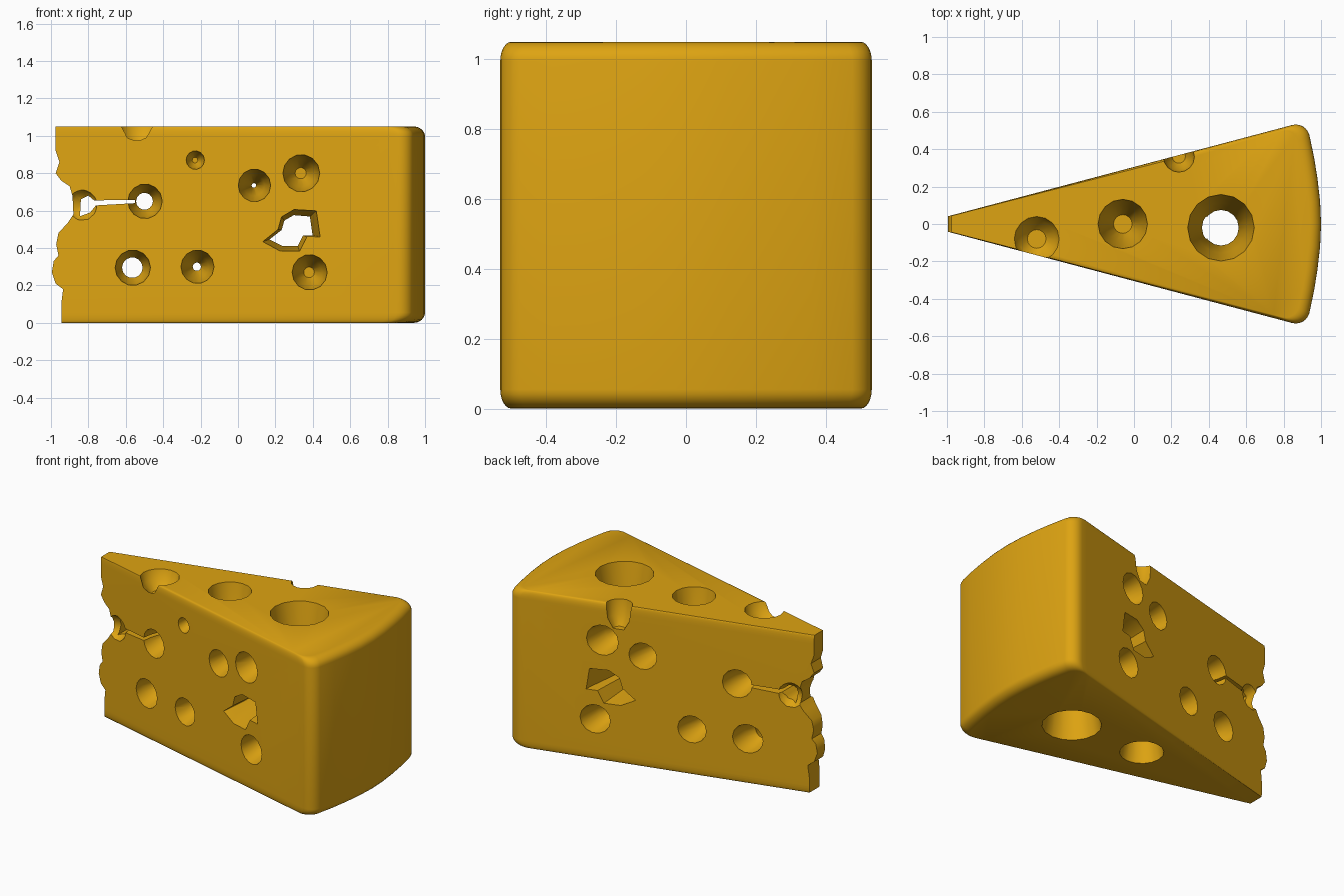
import bpy, bmesh, math
from mathutils import Vector

if "Cube" in bpy.data.objects:
    bpy.data.objects.remove(bpy.data.objects["Cube"])

H = 1.05


def loft(name, rings):
    """Closed solid through a list of rings with equal point counts."""
    bm = bmesh.new()
    vr = [[bm.verts.new(p) for p in ring] for ring in rings]
    n = len(rings[0])
    for a, b in zip(vr, vr[1:]):
        for i in range(n):
            j = (i + 1) % n
            bm.faces.new((a[i], a[j], b[j], b[i]))
    bm.faces.new(list(reversed(vr[0])))
    bm.faces.new(vr[-1])
    if bm.calc_volume(signed=True) < 0:
        bmesh.ops.reverse_faces(bm, faces=bm.faces)
    me = bpy.data.meshes.new(name)
    bm.to_mesh(me)
    bm.free()
    ob = bpy.data.objects.new(name, me)
    bpy.context.collection.objects.link(ob)
    return ob


def half_width(x):
    return 0.04 + (x + 1) * 0.265


def lathe_y(x, z, stations, n=14):
    """Round cutter along y; stations are (y, radius)."""
    return loft("hole_cutter", [[(x + r * math.cos(2 * math.pi * i / n), y,
                                  z + r * math.sin(2 * math.pi * i / n))
                                 for i in range(n)] for y, r in stations])


def lathe_z(x, y, stations, n=16):
    """Round cutter along z; stations are (z, radius)."""
    return loft("hole_cutter", [[(x + r * math.cos(2 * math.pi * i / n),
                                  y + r * math.sin(2 * math.pi * i / n), z)
                                 for i in range(n)] for z, r in stations])


def prism_y(poly, stations):
    """Cutter with an x-z outline, scaled about its middle at each y station."""
    cx = sum(p[0] for p in poly) / len(poly)
    cz = sum(p[1] for p in poly) / len(poly)
    return loft("gap_cutter", [[(cx + (px - cx) * s, y, cz + (pz - cz) * s)
                                for px, pz in poly] for y, s in stations])


def ball(p, r):
    bm = bmesh.new()
    bmesh.ops.create_icosphere(bm, subdivisions=2, radius=r)
    bmesh.ops.translate(bm, verts=bm.verts, vec=Vector(p))
    me = bpy.data.meshes.new("dent_cutter")
    bm.to_mesh(me)
    bm.free()
    ob = bpy.data.objects.new("dent_cutter", me)
    bpy.context.collection.objects.link(ob)
    return ob


# wedge outline seen from above: narrow tip, rounded corners, bowed rind
half = [(-1.0, 0.04), (0.80, 0.517)]
for k in range(7):
    a = math.radians(105 - k * 15)
    half.append((0.865 + 0.075 * math.cos(a), 0.457 + 0.075 * math.sin(a)))
half += [(0.962, 0.36), (0.98, 0.25), (0.995, 0.12)]
outline = half + [(1.0, 0.0)] + [(x, -y) for x, y in reversed(half)]

# rounded top and bottom rims, fading out towards the tip
rims = []
steps = 6
for k in range(steps + 1):
    a = math.pi / 2 * k / steps
    rims.append((0.055 * (1 - math.sin(a)), 1 - math.cos(a)))
levels = rims[::-1] + [(H - z, c) for z, c in rims]
cheese = loft("cheese_wedge", [[(-1 + (x + 1) * (1 - 0.03 * c), y * (1 - 0.06 * c), z)
                                for x, y in outline] for z, c in levels])

cutters = []

# nibbled tip edge
edge = [(-0.945, -0.1), (-0.945, 0.10), (-0.935, 0.18), (-0.975, 0.21), (-0.995, 0.27),
        (-0.985, 0.33), (-0.96, 0.36), (-0.972, 0.42), (-0.96, 0.48), (-0.91, 0.535),
        (-0.88, 0.58), (-0.885, 0.68), (-0.90, 0.73), (-0.945, 0.76), (-0.975, 0.80),
        (-0.955, 0.86), (-0.975, 0.92), (-0.975, 1.2)]
cutters.append(prism_y(edge + [(-1.3, 1.2), (-1.3, -0.1)], [(-0.3, 1), (0.3, 1)]))

# crack running from the tip opening to the nearest hole
crack = [(-0.845, 0.57), (-0.84, 0.66), (-0.80, 0.68), (-0.77, 0.655), (-0.55, 0.657),
         (-0.55, 0.640), (-0.76, 0.628), (-0.79, 0.59)]
cutters.append(prism_y(crack, [(-0.3, 1), (0.3, 1)]))
for s in (-1, 1):
    cutters.append(ball((-0.84, s * 0.115, 0.63), 0.09))

# holes running through both flanks: x, z, mouth radius, waist radius
for x, z, r, w in [(-0.50, 0.65, 0.093, 0.045), (-0.565, 0.295, 0.095, 0.055),
                   (-0.22, 0.30, 0.09, 0.022), (0.085, 0.735, 0.088, 0.012)]:
    h = half_width(x)
    cutters.append(lathe_y(x, z, [(-h - .06, r * 1.05), (-h, r), (-h * .5, (r + w) * .57),
                                  (0, w), (h * .5, (r + w) * .57), (h, r),
                                  (h + .06, r * 1.05)]))

# blind holes: x, z, radius, depth, sides
for x, z, r, d, sides in [(0.335, 0.80, 0.10, 0.22, (-1, 1)),
                          (0.38, 0.27, 0.095, 0.22, (-1, 1)),
                          (-0.23, 0.87, 0.05, 0.10, (-1,))]:
    h = half_width(x)
    for s in sides:
        cutters.append(lathe_y(x, z, [(s * (h + .06), r * 1.05), (s * h, r),
                                      (s * (h - d * .6), r * .75), (s * (h - d), r * .3)]))

# ragged opening through the thick part
ragged = [(0.12, 0.43), (0.21, 0.50), (0.23, 0.57), (0.30, 0.61), (0.42, 0.60),
          (0.44, 0.46), (0.37, 0.46), (0.33, 0.38), (0.22, 0.38)]
cutters.append(prism_y(ragged, [(-0.5, 1.05), (-0.36, 0.95), (-0.15, 0.72),
                                (0.15, 0.72), (0.36, 0.95), (0.5, 1.05)]))

# large waisted hole from top to bottom
cutters.append(lathe_z(0.465, -0.02, [(-.05, .185), (0, .178), (.25, .135), (.52, .095),
                                      (.80, .135), (H, .178), (H + .05, .185)]))
# medium blind holes above and below
for base, s in ((0, 1), (H, -1)):
    cutters.append(lathe_z(-0.06, 0.0, [(base - s * .05, .137), (base, .132),
                                        (base + s * .2, .10), (base + s * .36, .05)]))
# small top scoop breaking the front edge, and a notch on the rear edge
cutters.append(lathe_z(-0.52, -0.08, [(H + .05, .125), (H, .12), (H - .06, .10),
                                      (H - .11, .05)]))
cutters.append(lathe_z(0.24, 0.36, [(H + .05, .088), (H, .083), (H - .10, .07),
                                    (H - .16, .035)]))

# carve every cutter out of the wedge
for c in cutters:
    m = cheese.modifiers.new("carve", 'BOOLEAN')
    m.operation = 'DIFFERENCE'
    m.solver = 'EXACT'
    m.object = c
    bpy.context.view_layer.update()
    dg = bpy.context.evaluated_depsgraph_get()
    me = bpy.data.meshes.new_from_object(cheese.evaluated_get(dg))
    cheese.modifiers.clear()
    if len(me.polygons) > 20:
        cheese.data = me
    bpy.data.objects.remove(c, do_unlink=True)

# single cheese colour
mat = bpy.data.materials.new("golden_cheese")
mat.diffuse_color = (0.73, 0.37, 0.006, 1)
mat.use_nodes = True
mat.node_tree.nodes["Principled BSDF"].inputs["Base Color"].default_value = mat.diffuse_color
cheese.data.materials.clear()
cheese.data.materials.append(mat)

bpy.ops.object.select_all(action='DESELECT')
cheese.select_set(True)
bpy.context.view_layer.objects.active = cheese
bpy.ops.object.shade_smooth_by_angle(angle=math.radians(35))
